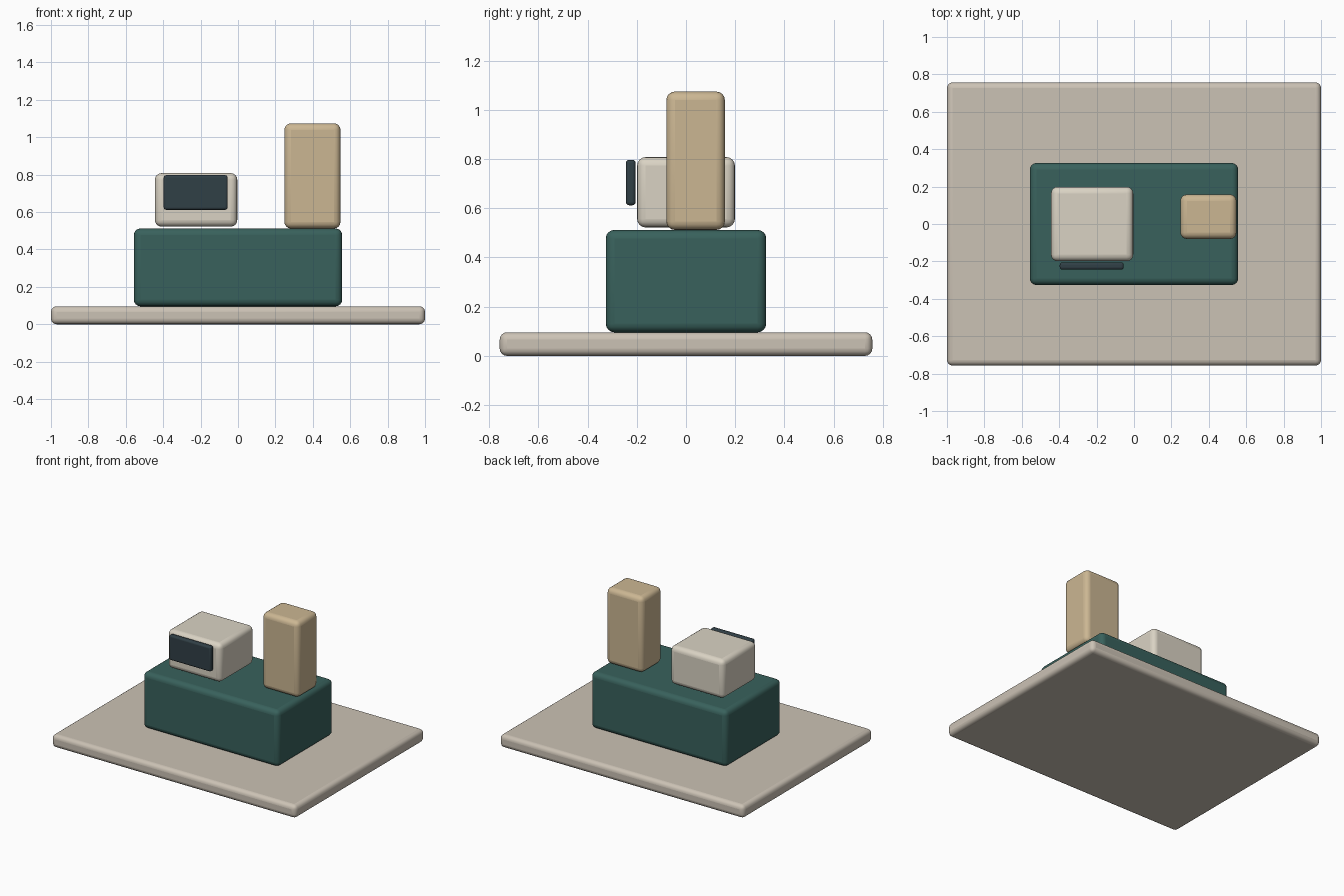
import bpy

if "Cube" in bpy.data.objects:
    bpy.data.objects.remove(bpy.data.objects["Cube"])


def material(name, rgb):
    m = bpy.data.materials.new(name)
    m.diffuse_color = (*rgb, 1)
    m.use_nodes = True
    m.node_tree.nodes["Principled BSDF"].inputs["Base Color"].default_value = m.diffuse_color
    return m


def rounded_box(name, xs, ys, zs, radius, mat):
    """Box given by its (min, max) ranges, with rounded edges."""
    ranges = (xs, ys, zs)
    centre = [(a + b) / 2 for a, b in ranges]
    bpy.ops.mesh.primitive_cube_add(size=1, location=centre)
    ob = bpy.context.object
    ob.name = name
    ob.scale = [b - a for a, b in ranges]
    bpy.ops.object.transform_apply(location=False, rotation=False, scale=True)
    bevel = ob.modifiers.new("rounded_edges", 'BEVEL')
    bevel.width = radius
    bevel.segments = 4
    ob.data.materials.append(mat)
    bpy.ops.object.shade_smooth_by_angle()
    return ob


stone = material("stone", (0.60, 0.54, 0.46))
green = material("dark_green", (0.04, 0.12, 0.107))
cream = material("cream", (0.70, 0.65, 0.55))
tan = material("tan", (0.60, 0.47, 0.29))
slate = material("slate", (0.030, 0.050, 0.061))

# Ground slab
rounded_box("base_slab", (-1, 1), (-0.757, 0.757), (0, 0.096), 0.03, stone)
# Main block
rounded_box("main_block", (-0.557, 0.557), (-0.326, 0.326), (0.096, 0.512), 0.035, green)
# Upper cabin with a dark panel floating just in front of it
rounded_box("cabin", (-0.444, -0.004), (-0.199, 0.199), (0.522, 0.808), 0.035, cream)
rounded_box("front_panel", (-0.397, -0.055), (-0.244, -0.205), (0.612, 0.797), 0.013, slate)
# Tall tower
rounded_box("tower", (0.248, 0.548), (-0.08, 0.158), (0.512, 1.074), 0.035, tan)
